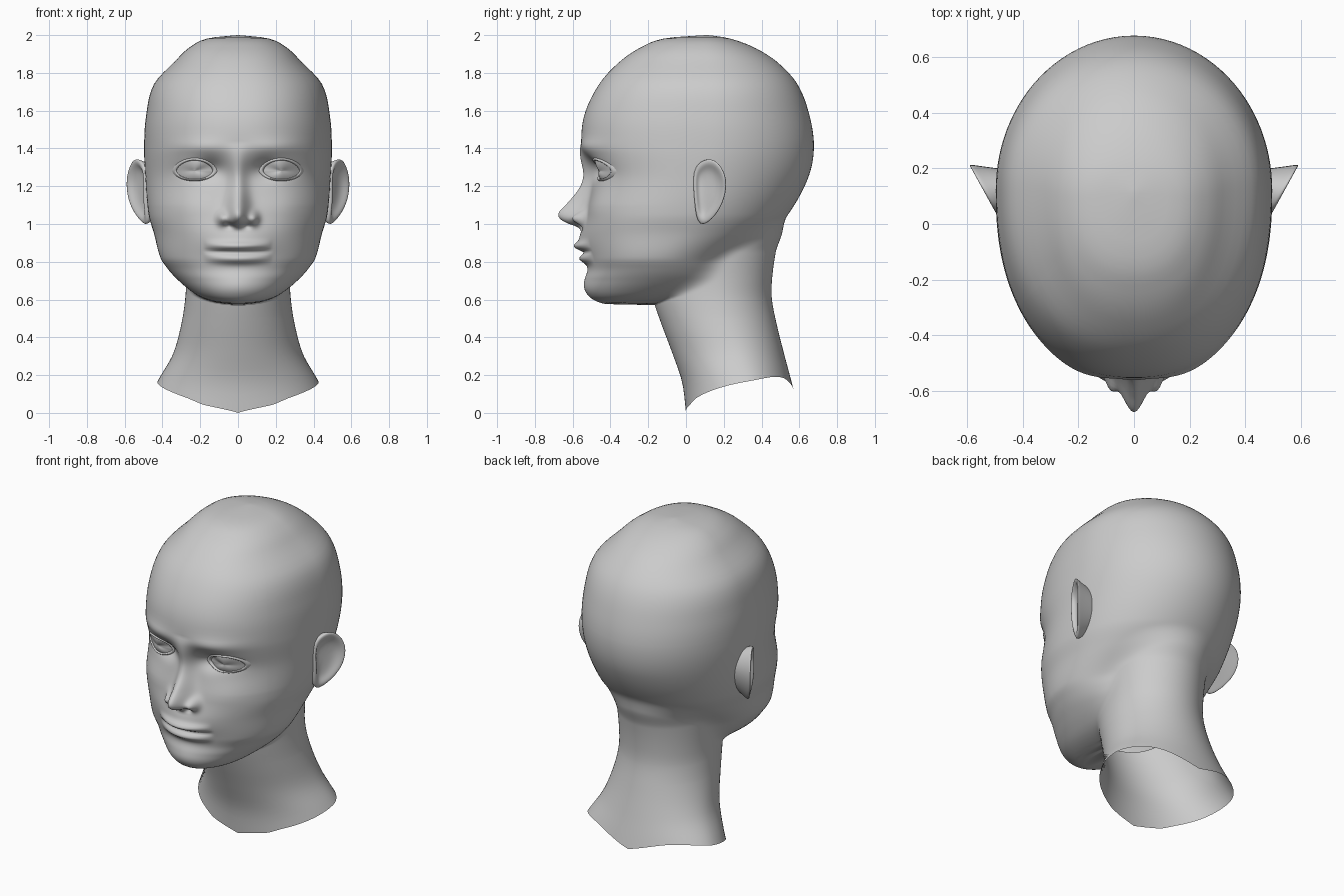
import bpy, bmesh, math
from mathutils import Vector
from mathutils.bvhtree import BVHTree

cube = bpy.data.objects.get("Cube")
if cube:
    bpy.data.objects.remove(cube, do_unlink=True)

grey = bpy.data.materials.new("plain grey")
grey.use_nodes = True
grey.diffuse_color = (0.6, 0.6, 0.6, 1)
grey.node_tree.nodes["Principled BSDF"].inputs["Base Color"].default_value = (0.6, 0.6, 0.6, 1)

AXIS_Y = 0.11

# height: front y, widest y, back y, half width
HEAD = [
    (.575, -.42, -.33, .2, .03), (.585, -.46, -.3, .22, .11), (.61, -.505, -.25, .24, .19),
    (.65, -.53, -.2, .25, .255), (.71, -.53, -.15, .25, .325), (.76, -.52, -.13, .25, .37),
    (.82, -.525, -.12, .27, .41), (.95, -.545, -.04, .44, .445), (1.05, -.53, .0, .54, .473),
    (1.24, -.5, .08, .645, .49), (1.4, -.55, .12, .677, .497), (1.57, -.54, .13, .655, .487),
    (1.74, -.46, .13, .59, .445), (1.86, -.35, .12, .48, .335), (1.94, -.23, .1, .35, .25),
    (1.985, -.1, .1, .22, .15), (2, .1, .11, .12, .005)]
NECK = [
    (0, 0, .34, .6, .5), (.16, -.02, .33, .56, .43), (.31, -.07, .27, .52, .345),
    (.47, -.13, .2, .48, .3), (.6, -.175, .17, .455, .28), (.7, -.2, .17, .455, .275),
    (.85, -.2, .17, .475, .28), (1, -.15, .2, .51, .28), (1.15, 0, .2, .4, .15)]
# angle around the neck: height of the cut edge
NECK_EDGE = [(0, 0), (1.08, .04), (1.38, .08), (1.97, .16), (2.53, .19), (math.pi, .12)]
# height: nose projection, nose width
NOSE = [
    (.965, 0, .06), (.985, .03, .06), (1.005, .09, .06), (1.03, .135, .06), (1.06, .145, .056),
    (1.115, .107, .052), (1.185, .065, .048), (1.24, .046, .045), (1.34, .025, .05), (1.43, 0, .06)]


def ramp(keys, z):
    """Smooth interpolation through the keyed rows."""
    if z <= keys[0][0]:
        return keys[0][1:]
    if z >= keys[-1][0]:
        return keys[-1][1:]
    i = max(k for k in range(len(keys) - 1) if keys[k][0] <= z)
    a, b = keys[i], keys[i + 1]
    p, q = keys[max(i - 1, 0)], keys[min(i + 2, len(keys) - 1)]
    d = b[0] - a[0]
    t = (z - a[0]) / d
    out = []
    for k in range(1, len(a)):
        m0 = (b[k] - p[k]) / (b[0] - p[0]) * d
        m1 = (q[k] - a[k]) / (q[0] - a[0]) * d
        out.append((2 * t**3 - 3 * t**2 + 1) * a[k] + (t**3 - 2 * t**2 + t) * m0
                   + (3 * t**2 - 2 * t**3) * b[k] + (t**3 - t**2) * m1)
    return out


def reach(section, angle, n):
    """Distance from the axis to the oval section in one direction."""
    front, mid, back, width = section
    sx, sy = math.sin(angle), -math.cos(angle)
    lo, hi = 0.0, 1.2
    for _ in range(16):
        r = (lo + hi) / 2
        y = AXIS_Y + r * sy - mid
        depth = mid - front if y < 0 else back - mid
        power = n if y < 0 else 2
        if abs(r * sx / width)**power + abs(y / depth)**power < 1:
            lo = r
        else:
            hi = r
    return lo


def bump(x, z, cx, cz, sx, sz):
    return math.exp(-((x - cx) / sx)**2 - ((z - cz) / sz)**2)


def features(x, z):
    """Forward relief of the face."""
    nose, width = ramp(NOSE, z)
    d = nose * math.exp(-(x / width)**2)
    d += .05 * bump(x, z, .085, 1.03, .026, .034)         # nostril wing
    d -= .03 * bump(x, z, .045, .99, .022, .014)          # nostril
    d -= .045 * bump(x, z, .14, 1.29, .07, .055)          # eye socket
    d -= .02 * bump(x, z, .23, 1.283, .08, .04)
    d += .016 * bump(x, z, .2, 1.41, .14, .04)            # brow
    d += .012 * bump(x, z, .27, 1.1, .12, .1)             # cheek
    d += .026 * bump(x, z, 0, .895, .15, .07)             # muzzle
    lip = max(0, 1 - (x / .18)**2)
    lift = .25 * x * x                                    # slight smile
    d += lip * .034 * bump(0, z - lift, 0, .882, 1, .022)
    d += lip * .034 * bump(0, z - lift, 0, .814, 1, .024)
    d -= lip**.5 * .014 * bump(0, z - lift, 0, .849, 1, .009)
    d += .008 * bump(x, z, 0, .68, .1, .05)               # chin
    return d


def span(a, b, count):
    return [a + (b - a) * i / count for i in range(count)]


def finish(bm, name, subdivide=0):
    mesh = bpy.data.meshes.new(name)
    bm.to_mesh(mesh)
    mesh.materials.append(grey)
    for p in mesh.polygons:
        p.use_smooth = True
    obj = bpy.data.objects.new(name, mesh)
    bpy.context.collection.objects.link(obj)
    mirror = obj.modifiers.new("mirror", "MIRROR")
    mirror.merge_threshold = .0005
    if subdivide:
        sub = obj.modifiers.new("smooth", "SUBSURF")
        sub.levels = sub.render_levels = subdivide
    return obj


def skin_rows(bm, rows, closed):
    """Join rows of points with quads."""
    grid = [[bm.verts.new(p) for p in row] for row in rows]
    n = len(grid[0])
    for low, high in zip(grid, grid[1:]):
        for j in range(n if closed else n - 1):
            k = (j + 1) % n
            bm.faces.new((low[j], low[k], high[k], high[j]))
    return grid


# Head and neck: one skin around a vertical axis, half built and mirrored
angles = span(0, .8, 56) + span(.8, math.pi, 38) + [math.pi]
heights = (span(0, .5, 11) + span(.5, .565, 5) + span(.565, .62, 10) + span(.62, 1.45, 83)
           + span(1.45, 1.86, 14) + [1.86 + .14 * math.sin(t) for t in span(0, math.pi / 2, 12)] + [2])
rows = []
for h in heights:
    row = []
    for a in angles:
        z = h
        if h < .4:
            edge = ramp(NECK_EDGE, a)[0]
            z = edge + h / .4 * (.4 - edge)
        n = 2 + .3 * min(1, max(0, (z - .7) / .4))
        rh = reach(ramp(HEAD, z), a, n) if .575 < z < 2 else 0
        rn = reach(ramp(NECK, z), a, 2) if z < 1.15 else 0
        blend = max(.06 - abs(rh - rn), 0) / .06
        r = max(rh, rn) + (blend * blend * .015 if rh and rn else 0)
        x, y = r * math.sin(a), AXIS_Y - r * math.cos(a)
        if a == math.pi:
            x = 0
        if a < 1.2 and .575 < z < 1.8:
            y -= features(x, z)
        row.append((x, y, z))
    rows.append(row)
bm = bmesh.new()
skin_rows(bm, rows, False)
bmesh.ops.remove_doubles(bm, verts=bm.verts, dist=.0001)
tree = BVHTree.FromBMesh(bm)
finish(bm, "head_and_neck")


def face_y(x, z):
    hit = tree.ray_cast(Vector((x, -2, z)), Vector((0, 1, 0)))[0]
    return hit.y if hit else -.45


# Eyes: almond domes resting in the sockets, framed by soft lids
def almond(t, a):
    s = math.sin(a)
    height = .058 if s > 0 else .046
    return .23 + .1 * t * math.cos(a), 1.281 + height * t * s * abs(s)**.25


turn = span(0, 2 * math.pi, 40)
rim = [face_y(*almond(1, a)) for a in turn]
middle = sum(rim) / len(rim)
dome, lids = [], []
for t in (1, .85, .65, .45, .25, .02):
    row = []
    for a, edge in zip(turn, rim):
        x, z = almond(t, a)
        row.append((x, middle + (edge - middle) * t - .022 * (1 - t * t), z))
    dome.append(row)
for t, out in ((1.22, .004), (1.12, -.008), (1.04, -.013), (.97, -.009), (.95, .004)):
    row = []
    for a in turn:
        x, z = almond(t, a)
        row.append((x, face_y(x, z) + out, z))
    lids.append(row)
for name, shape in (("eyes", dome), ("eyelids", lids)):
    bm = bmesh.new()
    grid = skin_rows(bm, shape, True)
    if name == "eyes":
        bm.faces.new(grid[-1])
    finish(bm, name)

# Ears: flared shells with a hollow bowl
OUTLINE = [(.035, 1.26), (.06, 1.32), (.12, 1.35), (.175, 1.325), (.22, 1.24),
           (.205, 1.13), (.155, 1.04), (.085, .985), (.055, 1.03), (.045, 1.12)]


def ear_ring(scale, out, base=None):
    ring = []
    for y, z in OUTLINE:
        y, z = .12 + (y - .12) * scale, 1.18 + (z - 1.18) * scale
        x = .475 + .55 * y - .3 * max(0, 1.1 - z) + out
        ring.append((base if base else x, y, z))
    return ring


bm = bmesh.new()
grid = skin_rows(bm, [ear_ring(.8, 0, .44), ear_ring(.98, -.022), ear_ring(1.04, 0),
                      ear_ring(.86, .002), ear_ring(.68, -.025), ear_ring(.35, -.035)], True)
bm.faces.new(grid[-1])
bmesh.ops.recalc_face_normals(bm, faces=bm.faces)
finish(bm, "ears", 2)
